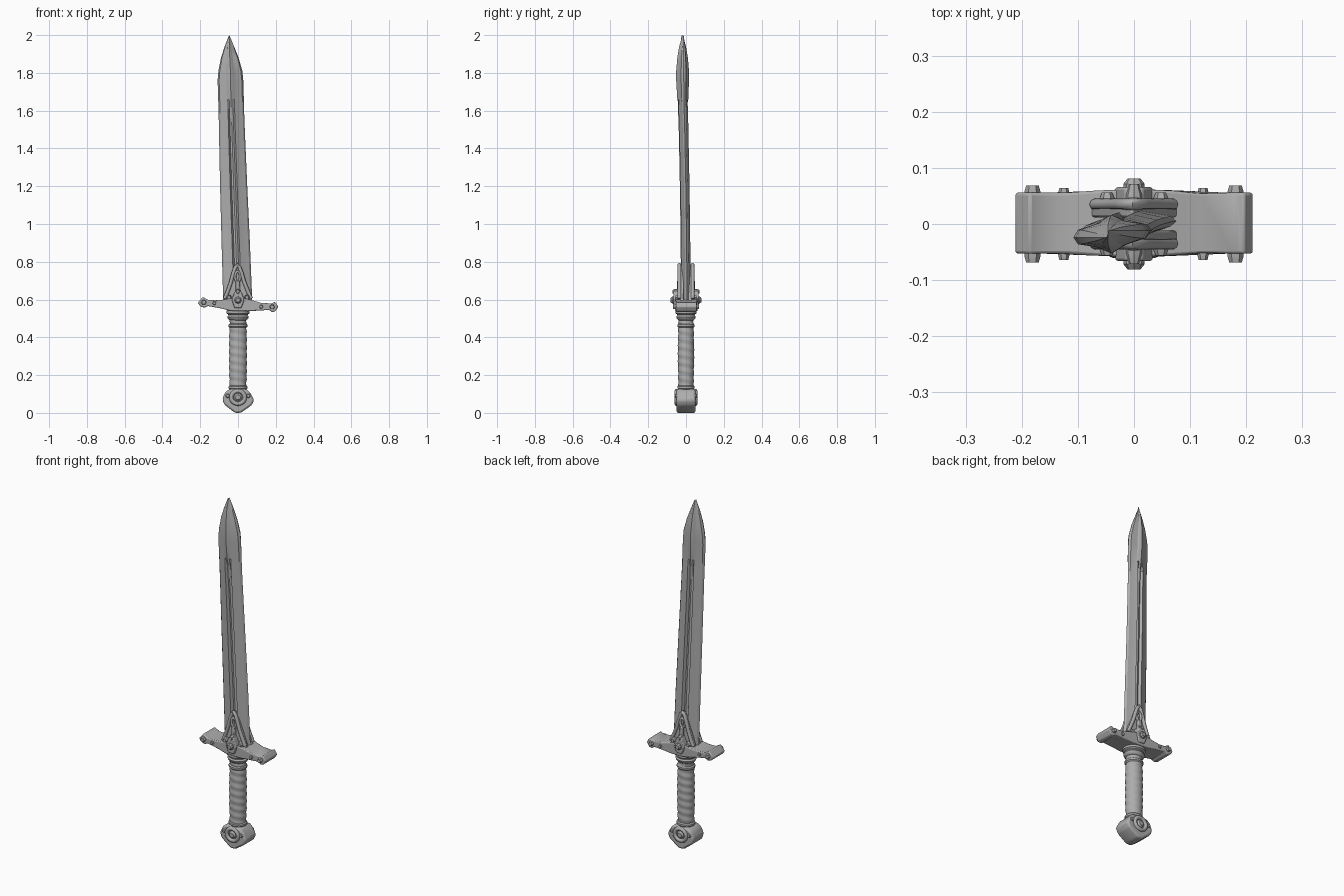
import bpy, bmesh, math
from mathutils import Vector, Matrix

if "Cube" in bpy.data.objects:
    bpy.data.objects.remove(bpy.data.objects["Cube"])

steel = bpy.data.materials.new("grey_steel")
steel.diffuse_color = (0.42, 0.42, 0.42, 1)
steel.use_nodes = True
steel.node_tree.nodes["Principled BSDF"].inputs["Base Color"].default_value = steel.diffuse_color


def finish(name, bm, angle=35, bevel=0):
    bmesh.ops.recalc_face_normals(bm, faces=bm.faces)
    me = bpy.data.meshes.new(name)
    bm.to_mesh(me)
    bm.free()
    ob = bpy.data.objects.new(name, me)
    bpy.context.collection.objects.link(ob)
    me.materials.append(steel)
    if bevel:
        m = ob.modifiers.new("bevel", 'BEVEL')
        m.width, m.segments, m.limit_method = bevel, 2, 'ANGLE'
    bpy.ops.object.select_all(action='DESELECT')
    ob.select_set(True)
    bpy.context.view_layer.objects.active = ob
    bpy.ops.object.shade_smooth_by_angle(angle=math.radians(angle))
    return ob


def loft(name, rings, angle=35, bevel=0):
    """Skin a list of equal-length closed rings and cap both ends."""
    bm = bmesh.new()
    vs = [[bm.verts.new(p) for p in r] for r in rings]
    n = len(rings[0])
    for a, b in zip(vs, vs[1:]):
        for i in range(n):
            bm.faces.new((a[i], a[(i + 1) % n], b[(i + 1) % n], b[i]))
    bm.faces.new(vs[0])
    bm.faces.new(vs[-1])
    return finish(name, bm, angle, bevel)


def prism(name, outline, y0, y1, bevel=0, depth=lambda x, z: 1):
    """Front outline (x, z) pulled through in y; depth scales y per point."""
    return loft(name, [[(x, y * depth(x, z), z) for x, z in outline] for y in (y0, y1)], 35, bevel)


def lathe(name, profile, sy=1, n=32, wob=None):
    rings = []
    for r, z in profile:
        ring = []
        for i in range(n):
            a = math.tau * i / n
            rr = r + (wob(a, z) if wob else 0)
            ring.append((rr * math.cos(a), rr * sy * math.sin(a), z))
        rings.append(ring)
    return loft(name, rings, 40)


def stud(name, x, z, y0, y1, r, top=0.6, n=6):
    """Tapered stud standing out along y."""
    rings = []
    for rr, t in ((r, 0), (r, 0.55), (r * top, 1)):
        rings.append([(x + rr * math.cos(math.tau * i / n), y0 + (y1 - y0) * t,
                       z + rr * math.sin(math.tau * i / n)) for i in range(n)])
    return loft(name, rings, 30)


def tube(name, path, y, r, closed=False, sy=1.0):
    """Round bar following an (x, z) path in the plane y."""
    bm = bmesh.new()
    rings = []
    k = len(path)
    for i, (x, z) in enumerate(path):
        a = path[(i - 1) % k] if closed or i else path[i]
        b = path[(i + 1) % k] if closed or i < k - 1 else path[i]
        d = Vector((b[0] - a[0], b[1] - a[1])).normalized()
        rings.append([bm.verts.new((x - d.y * r * math.cos(t), y + r * sy * math.sin(t), z + d.x * r * math.cos(t)))
                      for t in (math.tau * j / 8 for j in range(8))])
    for i in range(k if closed else k - 1):
        p, q = rings[i], rings[(i + 1) % k]
        for j in range(8):
            bm.faces.new((p[j], p[(j + 1) % 8], q[(j + 1) % 8], q[j]))
    if not closed:
        bm.faces.new(rings[0])
        bm.faces.new(rings[-1])
    return finish(name, bm, 50)


def circle(x, z, rx, rz, n=20):
    return [(x + rx * math.cos(math.tau * i / n), z + rz * math.sin(math.tau * i / n)) for i in range(n)]


# blade: z, left x, right x, y centre, half thickness, groove depth
stations = [(0.58, -0.078, 0.076, 0.000, 0.024, 0.013), (0.90, -0.087, 0.063, -0.003, 0.024, 0.014),
            (1.20, -0.095, 0.049, -0.007, 0.024, 0.014), (1.50, -0.101, 0.036, -0.013, 0.024, 0.013),
            (1.61, -0.103, 0.032, -0.016, 0.025, 0.010), (1.66, -0.105, 0.031, -0.017, 0.029, 0.0),
            (1.76, -0.108, 0.028, -0.018, 0.034, 0.0), (1.81, -0.104, 0.023, -0.018, 0.034, 0.0),
            (1.88, -0.090, 0.003, -0.018, 0.028, 0.0), (1.94, -0.071, -0.021, -0.018, 0.018, 0.0),
            (1.998, -0.048, -0.045, -0.018, 0.001, 0.0)]
rings = []
for z, xl, xr, yc, t, g in stations:
    c, w = (xl + xr) / 2, (xr - xl) / 2
    flat = 0.72 if g else 0.45
    half = [(-1, 0), (-0.88, 0.38), (-0.32, 0.9 if g else flat + 0.2), (-0.26, 1 if g else 0.75),
            (-0.14, 1 - g / t if g else 0.88), (0, 1 - 0.75 * g / t)]
    top = half + [(-u, v) for u, v in reversed(half[:-1])]
    sec = top + [(u, -v) for u, v in reversed(top[1:-1])]
    rings.append([(c + u * w, yc + v * t + 0.006 * u, z) for u, v in sec])
loft("blade", rings, 25)

# crossguard with pointed ends, dropping slightly to the right
arm = [(-0.213, 0.583), (-0.200, 0.564), (-0.176, 0.556), (-0.160, 0.566), (-0.09, 0.553), (-0.04, 0.541),
       (0.05, 0.538), (0.10, 0.541), (0.165, 0.545), (0.180, 0.533), (0.198, 0.538), (0.213, 0.562),
       (0.196, 0.588), (0.178, 0.579), (0.120, 0.583), (0.070, 0.598), (0.0, 0.612), (-0.07, 0.600),
       (-0.120, 0.596), (-0.158, 0.598), (-0.186, 0.614)]
prism("crossguard", arm, -0.053, 0.056, 0.005, lambda x, z: 1 + 0.15 * max(0, 1 - abs(x) / 0.12))

for s in (-1, 1):
    side = "front" if s < 0 else "back"
    # studs on the guard
    for x, z, r, y in ((-0.181, 0.585, 0.014, 0.069), (0.181, 0.561, 0.014, 0.069),
                       (-0.125, 0.580, 0.010, 0.064), (0.123, 0.562, 0.010, 0.064)):
        stud("guard_stud_" + side, x, z, s * 0.045, s * y, r, 0.8)
    # middle boss
    prism("guard_boss_" + side, [(-0.034, 0.60), (-0.018, 0.555), (0.018, 0.555), (0.034, 0.60), (0.016, 0.645),
                                 (-0.016, 0.645)], s * 0.02, s * 0.066, 0.005)
    stud("boss_stud_" + side, 0, 0.597, s * 0.06, s * 0.081, 0.019, 0.6, 8)
    stud("upper_boss_stud_" + side, 0, 0.642, s * 0.03, s * 0.071, 0.015, 0.6, 8)
    # arched plate over the blade root
    web = [(-0.078, 0.59), (0.078, 0.59), (0.058, 0.645), (0.036, 0.70), (0.018, 0.755), (-0.003, 0.785),
           (-0.024, 0.755), (-0.040, 0.70), (-0.060, 0.645)]
    prism("blade_root_plate_" + side, web, s * 0.012, s * 0.032, 0.004)
    arch = [(-0.070, 0.605), (-0.054, 0.645), (-0.038, 0.69), (-0.025, 0.74), (-0.014, 0.769), (-0.003, 0.784),
            (0.008, 0.769), (0.019, 0.74), (0.034, 0.69), (0.052, 0.645), (0.070, 0.605)]
    tube("root_arch_" + side, arch, s * 0.035, 0.010)
    tube("root_loop_" + side, circle(-0.002, 0.722, 0.014, 0.026), s * 0.036, 0.007, True)
    prism("root_rib_" + side, [(-0.012, 0.60), (0.012, 0.60), (0.009, 0.70), (-0.012, 0.70)],
          s * 0.03, s * 0.047, 0.004)
    for x in (-0.048, 0.048):
        stud("root_stud_" + side, x, 0.612, s * 0.025, s * 0.056, 0.015, 0.6)

# collar below the guard
lathe("grip_collar", [(0.044, 0.49), (0.053, 0.497), (0.057, 0.508), (0.051, 0.517), (0.052, 0.521),
                      (0.061, 0.527), (0.061, 0.541), (0.050, 0.550)], 0.9)

# grip with spiral wrapping
prof = [(0.043 + 0.004 * math.sin(math.pi * min(1, i / 60)), 0.11 + 0.39 * i / 60) for i in range(61)]
lathe("grip", prof, 0.91, 32, lambda a, z: 0.0016 * math.sin(z * 150 + a))
for z in (0.135, 0.462):
    lathe("grip_ring", [(0.044, z - 0.011), (0.050, z - 0.005), (0.050, z + 0.005), (0.044, z + 0.011)], 0.91)

# pommel: faceted body, narrower in depth at its foot
body = [(-0.016, 0.0), (0.014, 0.0), (0.072, 0.040), (0.085, 0.068), (0.066, 0.105), (0.045, 0.126),
        (-0.045, 0.126), (-0.066, 0.112), (-0.083, 0.075), (-0.074, 0.045)]
prism("pommel", body, -0.05, 0.05, 0.010)
for s in (-1, 1):
    side = "front" if s < 0 else "back"
    tube("pommel_ring_" + side, circle(0, 0.082, 0.036, 0.034), s * 0.050, 0.011, True)
    stud("pommel_gem_" + side, 0, 0.082, s * 0.04, s * 0.060, 0.021, 0.6, 16)
    for x in (-0.055, 0.055):
        stud("pommel_knob_" + side, x, 0.090, s * 0.035, s * 0.057, 0.013, 0.6, 8)
